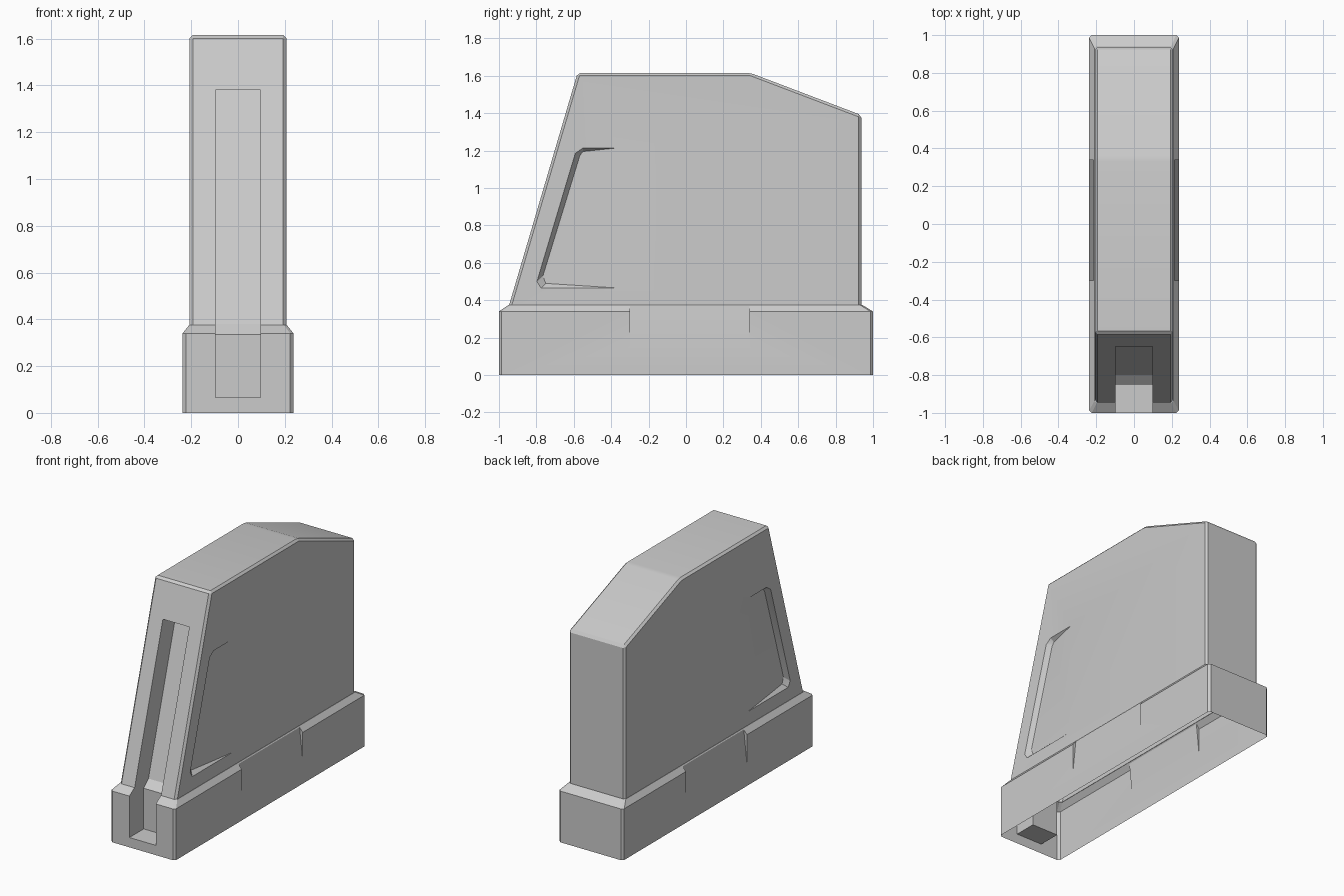
import bpy, bmesh, math

old = bpy.data.objects.get("Cube")
if old:
    bpy.data.objects.remove(old, do_unlink=True)

# Single grey plastic colour
grey = bpy.data.materials.new("grey_plastic")
grey.use_nodes = True
GREY = (0.6, 0.6, 0.6, 1.0)
grey.diffuse_color = GREY
grey.node_tree.nodes["Principled BSDF"].inputs["Base Color"].default_value = GREY


def to_object(name, bm):
    bmesh.ops.recalc_face_normals(bm, faces=bm.faces)
    mesh = bpy.data.meshes.new(name)
    bm.to_mesh(mesh)
    bm.free()
    mesh.materials.append(grey)
    obj = bpy.data.objects.new(name, mesh)
    bpy.context.scene.collection.objects.link(obj)
    return obj


def loft(rings):
    """Closed solid through rings of matching points."""
    bm = bmesh.new()
    loops = [[bm.verts.new(p) for p in ring] for ring in rings]
    n = len(loops[0])
    for a, b in zip(loops, loops[1:]):
        for i in range(n):
            j = (i + 1) % n
            bm.faces.new((a[i], a[j], b[j], b[i]))
    bm.faces.new(loops[0][::-1])
    bm.faces.new(loops[-1])
    bmesh.ops.recalc_face_normals(bm, faces=bm.faces)
    return bm


def prism(profile, half):
    """Side profile (y, z) extruded across x."""
    return loft([[(x, y, z) for y, z in profile] for x in (-half, half)])


def hull(points):
    bm = bmesh.new()
    for p in points:
        bm.verts.new(p)
    res = bmesh.ops.convex_hull(bm, input=bm.verts[:])
    loose = [v for v in bm.verts if not v.link_faces]
    bmesh.ops.delete(bm, geom=loose, context='VERTS')
    bmesh.ops.dissolve_limit(bm, angle_limit=0.01, verts=bm.verts[:], edges=bm.edges[:])
    return bm


def ring(z, hx, y0, y1, c):
    """Rectangle with cut corners at height z."""
    return [(-hx + c, y0, z), (hx - c, y0, z), (hx, y0 + c, z), (hx, y1 - c, z),
            (hx - c, y1, z), (-hx + c, y1, z), (-hx, y1 - c, z), (-hx, y0 + c, z)]


# Upper housing: side profile with narrow bevels
bm = prism([(-0.997, 0.2), (-0.58, 1.615), (0.345, 1.615), (0.937, 1.39), (0.937, 0.2)], 0.207)
edges = [e for e in bm.edges if not all(v.co.z < 0.21 for v in e.verts)]
bmesh.ops.bevel(bm, geom=edges, offset=0.014, segments=1, affect='EDGES', profile=0.5)
housing = to_object("housing", bm)

# Wider base with a sloping shoulder
base = to_object("base", loft([ring(0, 0.237, -1, 1, 0.014),
                               ring(0.34, 0.237, -1, 1, 0.014),
                               ring(0.375, 0.209, -0.948, 0.942, 0.012)]))

# Front slot that follows the front outline
slot = to_object("slot_cutter", prism([(-1.1, 0.065), (-0.85, 0.065), (-0.85, 0.335),
                                       (-0.80, 0.38), (-0.506, 1.38), (-1.1, 1.38)], 0.097))
helpers = [(base, 'UNION'), (slot, 'DIFFERENCE')]

# Finger recess and base scoop on each side
OUTER = [(-0.797, 0.50), (-0.775, 0.465), (-0.36, 0.465),
         (-0.36, 1.215), (-0.55, 1.215), (-0.592, 1.185)]
INNER = [(-0.765, 0.53), (-0.75, 0.49), (-0.55, 1.195), (-0.567, 1.175)]
for side, label in ((1, "left"), (-1, "right")):
    pts = [(side * x, y, z) for x in (0.207, 0.26) for y, z in OUTER]
    pts += [(side * 0.18, y, z) for y, z in INNER]
    helpers.append((to_object(label + "_recess_cutter", hull(pts)), 'DIFFERENCE'))
    pts = [(side * x, y, z) for y in (-0.3, 0.34)
           for x, z in ((0.237, 0.15), (0.3, 0.15), (0.3, 0.371), (0.214, 0.371))]
    helpers.append((to_object(label + "_scoop_cutter", hull(pts)), 'DIFFERENCE'))

# Combine into one shell
for obj, operation in helpers:
    mod = housing.modifiers.new(obj.name, 'BOOLEAN')
    mod.operation = operation
    mod.solver = 'EXACT'
    mod.object = obj
    obj.hide_render = True
bpy.context.view_layer.update()
deps = bpy.context.evaluated_depsgraph_get()
mesh = bpy.data.meshes.new_from_object(housing.evaluated_get(deps))
housing.modifiers.clear()
housing.data = mesh
for obj, _ in helpers:
    bpy.data.objects.remove(obj, do_unlink=True)

# Open underside
bm = bmesh.new()
bm.from_mesh(mesh)
under = [f for f in bm.faces if all(v.co.z < 0.001 for v in f.verts)]
bmesh.ops.delete(bm, geom=under, context='FACES')
for f in bm.faces:
    f.material_index = 0
bm.to_mesh(mesh)
bm.free()
mesh.materials.clear()
mesh.materials.append(grey)

bpy.ops.object.select_all(action='DESELECT')
housing.select_set(True)
bpy.context.view_layer.objects.active = housing
bpy.ops.object.shade_smooth_by_angle(angle=math.radians(20))
